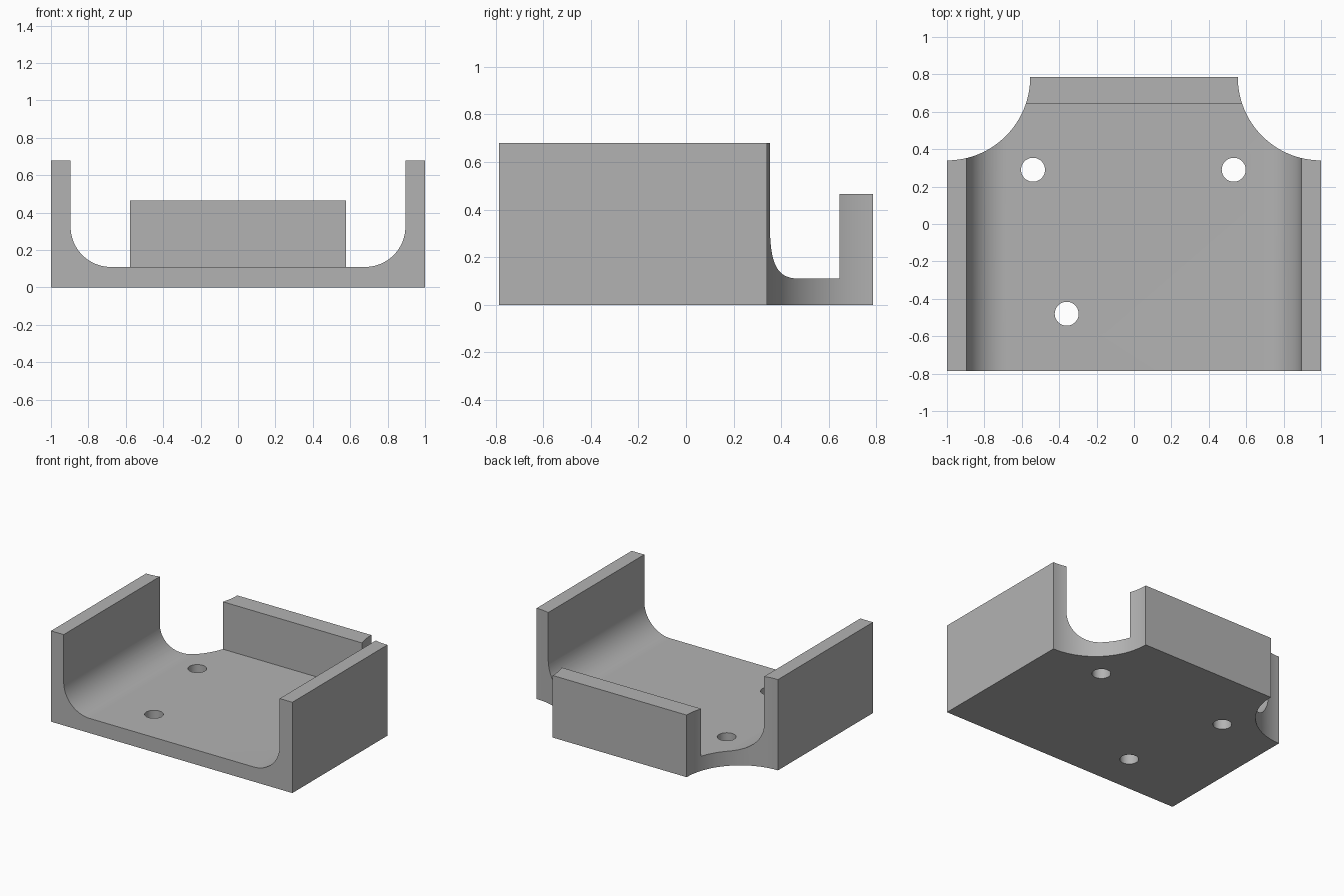
import bpy
import bmesh
from math import cos, sin, pi
from mathutils import Matrix

cube = bpy.data.objects.get("Cube")
if cube:
    bpy.data.objects.remove(cube, do_unlink=True)

# Main dimensions
HALF_X, HALF_Y = 1.0, 0.785
SIDE_HEIGHT, BACK_HEIGHT, FLOOR = 0.68, 0.465, 0.11
INNER_X, BACK_INNER_Y = 0.895, 0.645
FILLET, CORNER_RADIUS, HOLE_RADIUS = 0.215, 0.445, 0.064

grey = bpy.data.materials.new("plain grey")
grey.use_nodes = True
color = (0.45, 0.45, 0.45, 1)
grey.diffuse_color = color
grey.node_tree.nodes["Principled BSDF"].inputs["Base Color"].default_value = color


def finish(name, bm):
    bmesh.ops.recalc_face_normals(bm, faces=bm.faces)
    mesh = bpy.data.meshes.new(name)
    bm.to_mesh(mesh)
    bm.free()
    mesh.materials.append(grey)
    obj = bpy.data.objects.new(name, mesh)
    bpy.context.collection.objects.link(obj)
    return obj


def box(name, low, high):
    bm = bmesh.new()
    bmesh.ops.create_cube(bm, size=1)
    for v in bm.verts:
        v.co = [high[i] if v.co[i] > 0 else low[i] for i in range(3)]
    return finish(name, bm)


def cylinder(name, x, y, radius, sides):
    bm = bmesh.new()
    bmesh.ops.create_cone(bm, cap_ends=True, segments=sides, radius1=radius,
                          radius2=radius, depth=4,
                          matrix=Matrix.Translation((x, y, 0)))
    return finish(name, bm)


def extrude_along_y(name, profile, y0, y1):
    bm = bmesh.new()
    face = bm.faces.new([bm.verts.new((x, y0, z)) for x, z in profile])
    result = bmesh.ops.extrude_face_region(bm, geom=[face])
    verts = [g for g in result["geom"] if isinstance(g, bmesh.types.BMVert)]
    bmesh.ops.translate(bm, verts=verts, vec=(0, y1 - y0, 0))
    return finish(name, bm)


def cut(target, cutter):
    mod = target.modifiers.new("cut", 'BOOLEAN')
    mod.operation = 'DIFFERENCE'
    mod.solver = 'EXACT'
    mod.object = cutter
    bpy.context.view_layer.objects.active = target
    bpy.ops.object.modifier_apply(modifier=mod.name)
    bpy.data.objects.remove(cutter, do_unlink=True)


# Solid block that the tray is carved from
tray = box("tray", (-HALF_X, -HALF_Y, 0), (HALF_X, HALF_Y, SIDE_HEIGHT))

# Rounded scoops at both back corners
for side in (-1, 1):
    cut(tray, cylinder("corner_cutter", side * HALF_X, HALF_Y, CORNER_RADIUS, 128))

# Channel with filleted lower corners, stopping at the back wall
STEPS = 20
arc = [(INNER_X - FILLET + FILLET * cos(t), FLOOR + FILLET - FILLET * sin(t))
       for t in (i * pi / 2 / STEPS for i in range(STEPS + 1))]
right = [(INNER_X, 1)] + arc
profile = right + [(-x, z) for x, z in reversed(right)]
cut(tray, extrude_along_y("channel_cutter", profile, -1, BACK_INNER_Y))

# Lower the back wall
cut(tray, box("back_wall_cutter", (-0.8, 0.5, BACK_HEIGHT), (0.8, 1, 1)))

# Screw holes through the floor
for x, y in ((-0.54, 0.29), (0.533, 0.29), (-0.36, -0.48)):
    cut(tray, cylinder("hole_cutter", x, y, HOLE_RADIUS, 48))

# Smooth curved walls, crisp edges
bpy.ops.object.select_all(action='DESELECT')
tray.select_set(True)
bpy.context.view_layer.objects.active = tray
bpy.ops.object.shade_smooth_by_angle(angle=pi / 6)
